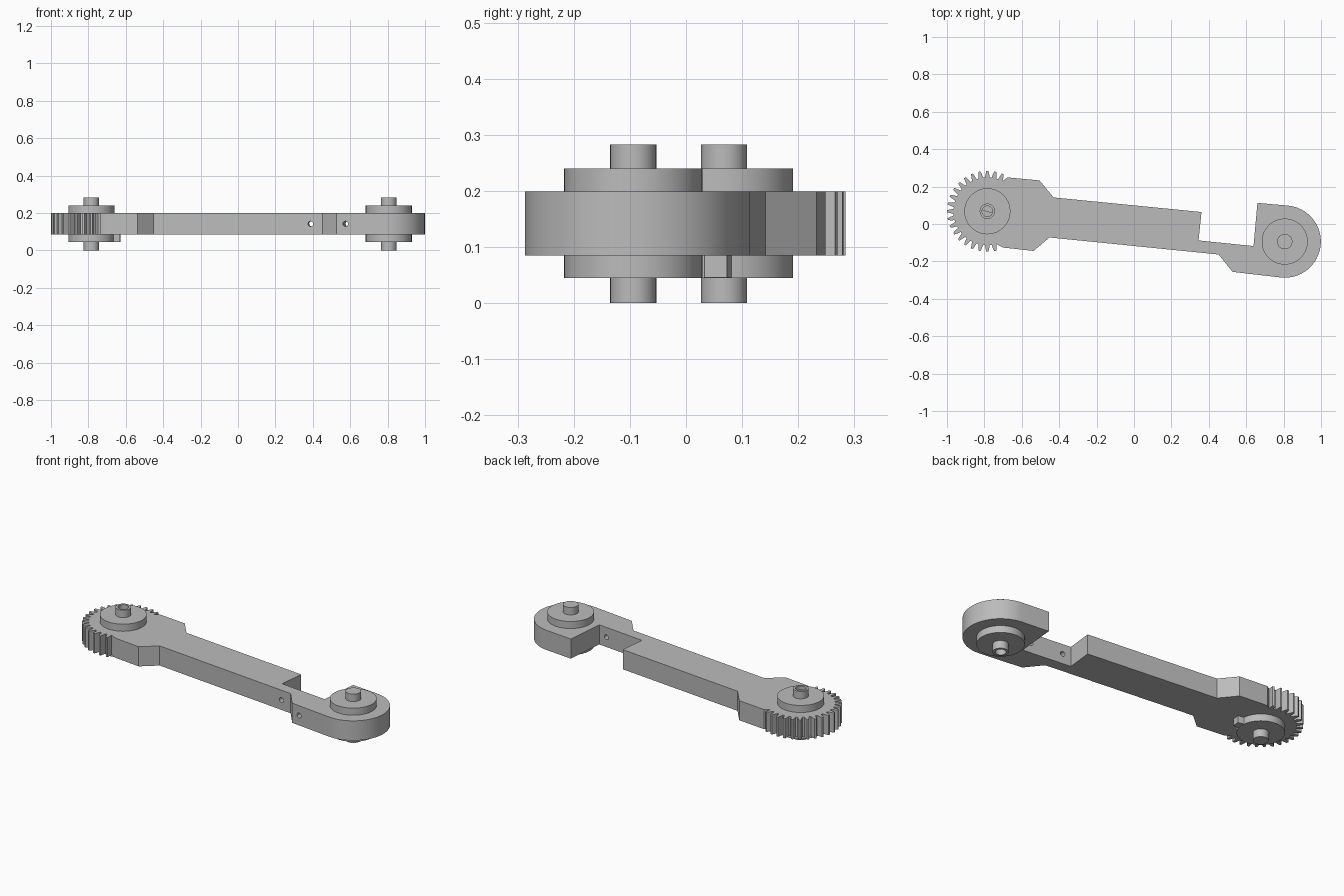
import bpy, bmesh, math
from mathutils import Vector, Matrix

cube = bpy.data.objects.get("Cube")
if cube:
    bpy.data.objects.remove(cube, do_unlink=True)

grey = bpy.data.materials.new("light grey plastic")
grey.use_nodes = True
grey.diffuse_color = (0.5, 0.5, 0.5, 1)
grey.node_tree.nodes["Principled BSDF"].inputs["Base Color"].default_value = (0.5, 0.5, 0.5, 1)

TILT = math.radians(-5.6)
GEAR = Vector((-0.784, 0.068))
ROUND = Vector((0.806, -0.094))
BOTTOM, TOP = 0.085, 0.199
TEETH = 32


def polar(centre, radius, angle):
    return centre + radius * Vector((math.cos(angle), math.sin(angle)))


def finish(name, bm):
    bmesh.ops.recalc_face_normals(bm, faces=bm.faces)
    mesh = bpy.data.meshes.new(name)
    bm.to_mesh(mesh)
    bm.free()
    mesh.materials.append(grey)
    obj = bpy.data.objects.new(name, mesh)
    bpy.context.collection.objects.link(obj)
    return obj


def prism(name, outline, z0, z1):
    bm = bmesh.new()
    face = bm.faces.new([bm.verts.new((p[0], p[1], z0)) for p in outline])
    made = bmesh.ops.extrude_face_region(bm, geom=[face])["geom"]
    bmesh.ops.translate(bm, vec=(0, 0, z1 - z0),
                        verts=[v for v in made if isinstance(v, bmesh.types.BMVert)])
    return finish(name, bm)


def lathe(name, centre, profile, steps=64):
    bm = bmesh.new()
    verts = [bm.verts.new((centre.x + r, centre.y, z)) for r, z in profile]
    edges = [bm.edges.new(pair) for pair in zip(verts, verts[1:])]
    bmesh.ops.spin(bm, geom=verts + edges, cent=(*centre, 0), axis=(0, 0, 1),
                   angle=math.tau, steps=steps, use_duplicate=False)
    bmesh.ops.remove_doubles(bm, verts=bm.verts, dist=1e-5)
    return finish(name, bm)


def cylinder(name, location, radius, depth, rotation=Matrix()):
    bm = bmesh.new()
    bmesh.ops.create_cone(bm, cap_ends=True, segments=32, radius1=radius, radius2=radius,
                          depth=depth, matrix=Matrix.Translation(location) @ rotation)
    return finish(name, bm)


def activate(obj):
    bpy.ops.object.select_all(action='DESELECT')
    obj.select_set(True)
    bpy.context.view_layer.objects.active = obj


def cut(obj, cutter):
    cutter.hide_render = True
    mod = obj.modifiers.new("cut", 'BOOLEAN')
    mod.operation, mod.solver, mod.object = 'DIFFERENCE', 'EXACT', cutter
    activate(obj)
    bpy.ops.object.modifier_apply(modifier=mod.name)
    bpy.data.objects.remove(cutter, do_unlink=True)


# Arm outline: toothed end, lower edge, rounded end, notch, upper edge
outline = [(-0.43, 0.142), (-0.505, 0.233), (-0.676, 0.249)]
pitch = math.tau / TEETH
for k in range(-2, 18):
    a = math.pi / 2 + k * pitch
    for radius, offset in ((0.181, -0.36), (0.2, -0.24), (0.216, -0.13),
                           (0.216, 0.13), (0.2, 0.24), (0.181, 0.36)):
        outline.append(polar(GEAR, radius, a + offset * pitch))
outline += [(-0.7, -0.126), (-0.537, -0.144), (-0.452, -0.072),
            (0.452, -0.163), (0.527, -0.256)]
outline += [polar(ROUND, 0.193, TILT - math.pi / 2 + math.pi * i / 40) for i in range(41)]
outline += [(0.66, 0.113), (0.639, -0.118), (0.345, -0.088), (0.361, 0.064)]
arm = prism("geared_arm", outline, BOTTOM, TOP)

# Screw holes across the arm
across = Matrix.Rotation(TILT, 4, 'Z') @ Matrix.Rotation(math.pi / 2, 4, 'X')
for x, y in ((0.392, -0.12), (0.582, -0.19)):
    cut(arm, cylinder("screw_hole_cutter", (x, y, 0.142), 0.014, 0.22, across))

# Stepped hubs with pins above and below
profile = [(0, 0), (0.041, 0), (0.041, 0.045), (0.123, 0.045),
           (0.123, 0.24), (0.041, 0.24), (0.041, 0.283), (0, 0.283)]
gear_hub = lathe("gear_end_hub", GEAR, profile)
round_hub = lathe("round_end_hub", ROUND, profile)
cut(gear_hub, cylinder("socket_cutter", (*GEAR, 0.283), 0.028, 0.07))
cut(round_hub, cylinder("socket_cutter", (*ROUND, 0), 0.028, 0.07))

# Half-round key in the gear pin socket
key_outline = [polar(GEAR, 0.029, math.radians(-18) - math.pi * i / 20) for i in range(21)]
key = prism("socket_key", key_outline, 0.24, 0.262)

# Pointer tab under the gear hub
along = Vector((math.cos(TILT), math.sin(TILT)))
side = Vector((-along.y, along.x))
tab = prism("pointer_tab", [GEAR + along * u + side * v for u, v in
            ((0.08, -0.03), (0.155, -0.02), (0.155, 0.02), (0.08, 0.03))], 0.046, 0.09)

for obj in (arm, gear_hub, round_hub, key):
    activate(obj)
    bpy.ops.object.shade_smooth_by_angle(angle=math.radians(30))
